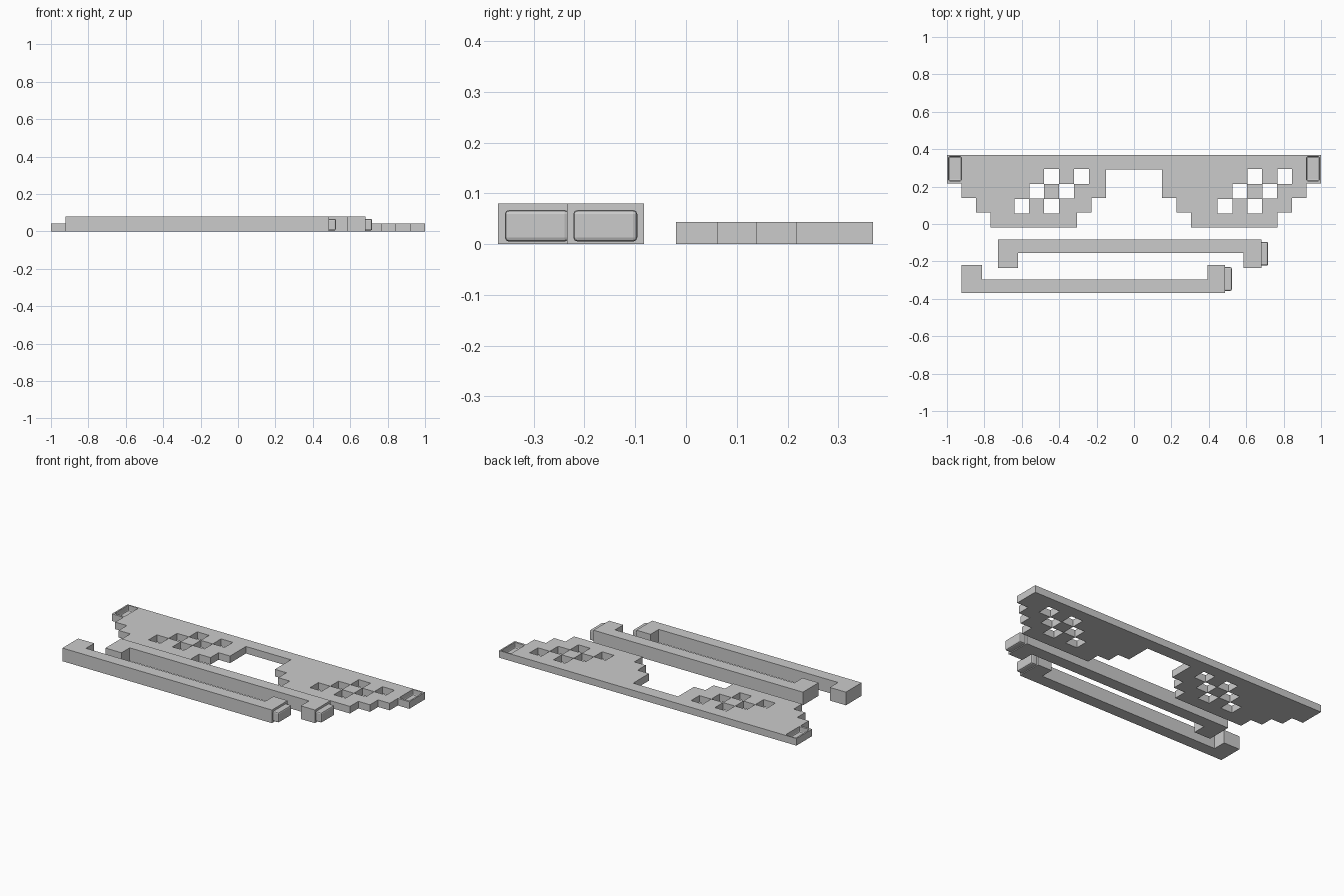
import bpy, bmesh
from mathutils import Vector

cube = bpy.data.objects.get("Cube")
if cube:
    bpy.data.objects.remove(cube, do_unlink=True)

grey = bpy.data.materials.new("light_grey")
grey.use_nodes = True
grey.diffuse_color = (0.6, 0.6, 0.6, 1)
grey.node_tree.nodes["Principled BSDF"].inputs["Base Color"].default_value = (0.6, 0.6, 0.6, 1)


def finish(name, bm):
    bmesh.ops.recalc_face_normals(bm, faces=bm.faces)
    mesh = bpy.data.meshes.new(name)
    bm.to_mesh(mesh)
    bm.free()
    mesh.materials.append(grey)
    ob = bpy.data.objects.new(name, mesh)
    bpy.context.collection.objects.link(ob)
    return ob


def slab(name, outline, height):
    """Extrude a flat outline upward from the ground."""
    bm = bmesh.new()
    face = bm.faces.new([bm.verts.new((x, y, 0)) for x, y in outline])
    top = bmesh.ops.extrude_face_region(bm, geom=[face])["geom"]
    verts = [v for v in top if isinstance(v, bmesh.types.BMVert)]
    bmesh.ops.translate(bm, verts=verts, vec=(0, 0, height))
    return finish(name, bm)


def add_box(bm, low, high, bevel=0):
    low, high = Vector(low), Vector(high)
    part = bmesh.new()
    bmesh.ops.create_cube(part, size=1)
    for v in part.verts:
        v.co = (low + high) / 2 + v.co * (high - low)
    if bevel:
        bmesh.ops.bevel(part, geom=part.edges[:], offset=bevel, segments=2,
                        profile=0.5, affect='EDGES')
    temp = bpy.data.meshes.new("temp")
    part.to_mesh(temp)
    part.free()
    bm.from_mesh(temp)
    bpy.data.meshes.remove(temp)


# Stepped front frame, mirrored from its left half
THICK = 0.043
R1, R2, R3, R4, R5, R6 = 0.368, 0.292, 0.217, 0.139, 0.061, -0.02
half = [(1, R1), (1, R3), (0.923, R3), (0.923, R4), (0.845, R4), (0.845, R5),
        (0.767, R5), (0.767, R6), (0.305, R6), (0.305, R5), (0.228, R5),
        (0.228, R4), (0.151, R4), (0.151, R2)]
frame = slab("front_frame", half + [(-x, y) for x, y in reversed(half)], THICK)

# Checkered glints through both lenses, and the hinge sockets
PIXEL = 0.08
cut = bmesh.new()
for start in (-0.64, 0.446):
    for column, row in ((0, 0), (2, 0), (1, 1), (3, 1), (2, 2), (4, 2)):
        x, y = start + column * PIXEL, 0.055 + row * PIXEL
        add_box(cut, (x, y, -0.1), (x + PIXEL - 0.0006, y + PIXEL - 0.0006, 0.1))
for side in (-1, 1):
    x = side * 0.957
    add_box(cut, (x - 0.034, 0.23, 0.008), (x + 0.034, 0.361, 0.1), 0.007)
cutter = finish("frame_cutter", cut)
cutter.hide_render = True

mod = frame.modifiers.new("openings", 'BOOLEAN')
mod.operation = 'DIFFERENCE'
mod.solver = 'EXACT'
mod.object = cutter
bpy.context.view_layer.update()
graph = bpy.context.evaluated_depsgraph_get()
carved = bpy.data.meshes.new_from_object(frame.evaluated_get(graph))
frame.modifiers.clear()
frame.data = carved
bpy.data.objects.remove(cutter, do_unlink=True)


# Temple arms: a bar with a hooked end and a hinge end carrying a plug
def arm(side, x0, y_back, direction):
    x1 = x0 + 1.409
    y_bar = y_back + direction * 0.072
    y_tip = y_back + direction * 0.151
    slab(side + "_arm", [(x0, y_back), (x1, y_back), (x1, y_tip), (x1 - 0.095, y_tip),
                         (x1 - 0.095, y_bar), (x0 + 0.108, y_bar),
                         (x0 + 0.108, y_tip), (x0, y_tip)], 0.08)
    ya, yb = sorted((y_back + direction * 0.013, y_tip - direction * 0.012))
    bm = bmesh.new()
    add_box(bm, (x1 - 0.02, ya, 0.005), (x1 + 0.036, yb, 0.067), 0.008)
    finish(side + "_hinge_plug", bm)


arm("left", -0.728, -0.083, -1)
arm("right", -0.922, -0.37, 1)
